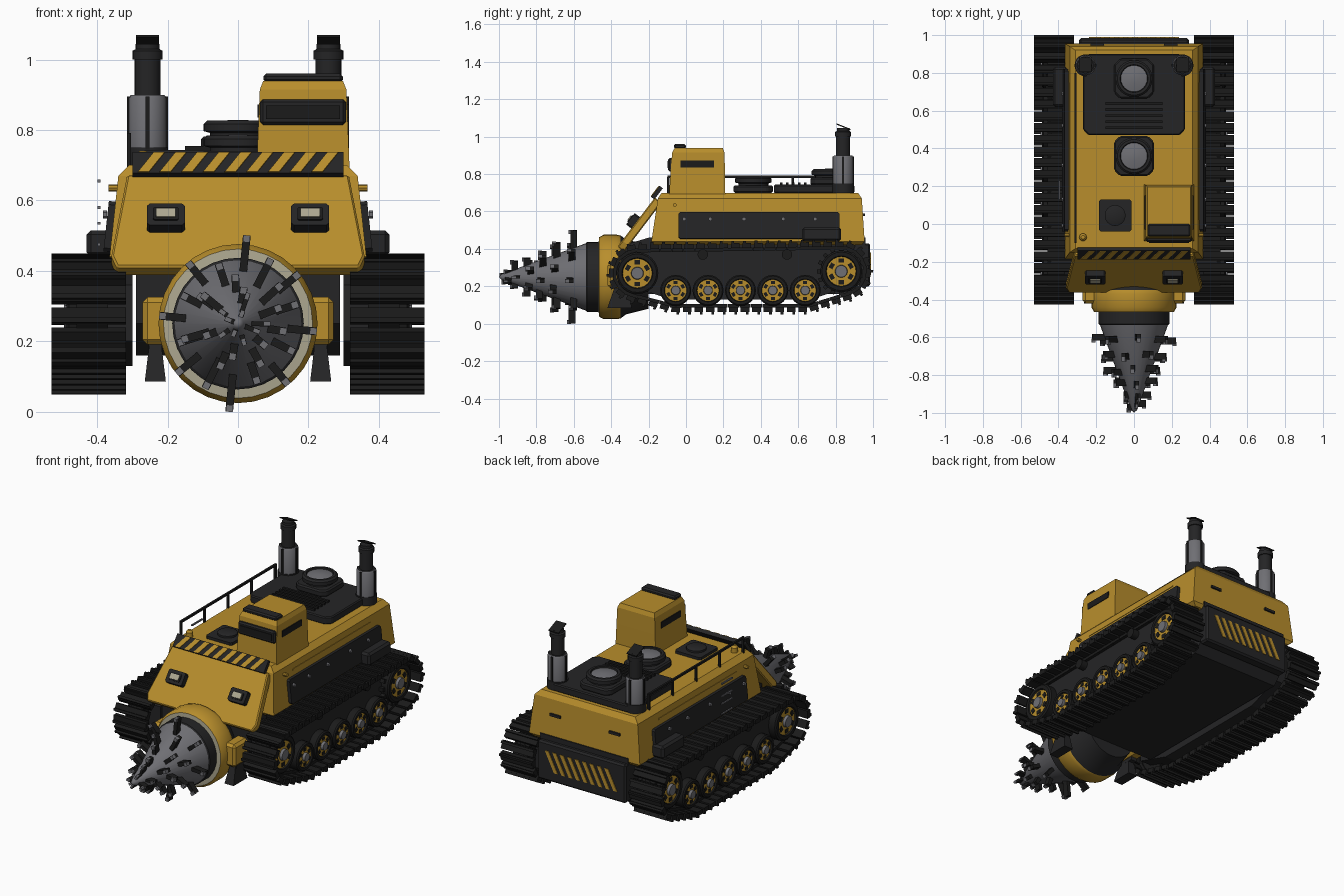
import bpy, bmesh
from math import pi, sin, cos, atan2, sqrt, hypot
from mathutils import Matrix, Vector

if "Cube" in bpy.data.objects:
    bpy.data.objects.remove(bpy.data.objects["Cube"])

COLOURS = {"yellow_paint": (.48, .27, .025), "charcoal": (.018, .018, .019), "track_black": (.011, .011, .011),
           "steel": (.16, .16, .175), "lens_cream": (.42, .39, .28)}
MATS = {}
for label, rgb in COLOURS.items():
    m = bpy.data.materials.new(label)
    m.use_nodes = True
    m.diffuse_color = (*rgb, 1)
    bsdf = m.node_tree.nodes["Principled BSDF"]
    bsdf.inputs["Base Color"].default_value = (*rgb, 1)
    bsdf.inputs["Roughness"].default_value = .6
    MATS[label] = m
Y, C, B, S, L = COLOURS
X, Z = Vector((1, 0, 0)), Vector((0, 0, 1))
YA = Vector((0, 1, 0))


def finish(name, bm, mats, smooth=False, bevel=0):
    bmesh.ops.recalc_face_normals(bm, faces=bm.faces)
    me = bpy.data.meshes.new(name)
    bm.to_mesh(me)
    bm.free()
    for key in mats:
        me.materials.append(MATS[key])
    if smooth:
        me.shade_smooth()
        me.set_sharp_from_angle(angle=.6)
    ob = bpy.data.objects.new(name, me)
    bpy.context.scene.collection.objects.link(ob)
    if bevel:
        mod = ob.modifiers.new("bevel", "BEVEL")
        mod.width, mod.segments = bevel, 1
    return ob


def block(loc, size, rot=Matrix()):
    return Matrix.Translation(loc) @ rot @ Matrix.Diagonal((*size, 1))


def boxes(name, blocks, mat, bevel=0):
    bm = bmesh.new()
    for matrix in blocks:
        bmesh.ops.create_cube(bm, size=1, matrix=matrix)
    return finish(name, bm, [mat], bevel=bevel)


def box(name, xr, yr, zr, mat, bevel=0):
    loc = [(a + b) / 2 for a, b in (xr, yr, zr)]
    return boxes(name, [block(loc, [abs(b - a) for a, b in (xr, yr, zr)])], mat, bevel)


def loft(name, sections, mat, bevel=0):
    """Stack of rectangles (z, x0, x1, y0, y1)."""
    bm = bmesh.new()
    rings = [[bm.verts.new((x, y, z)) for x, y in ((a, c), (b, c), (b, d), (a, d))] for z, a, b, c, d in sections]
    for lo, hi in zip(rings, rings[1:]):
        for k in range(4):
            bm.faces.new((lo[k], lo[k - 3], hi[k - 3], hi[k]))
    bm.faces.new(rings[0])
    bm.faces.new(rings[-1])
    return finish(name, bm, [mat], bevel=bevel)


def prism(name, polys, depth, origin, u, v, mat, bevel=0):
    """Extrude flat outlines given in the (u, v) plane along its normal."""
    bm = bmesh.new()
    n = u.cross(v).normalized() * depth
    for pts in polys:
        a = [bm.verts.new(Vector(origin) + u * p + v * q) for p, q in pts]
        b = [bm.verts.new(w.co + n) for w in a]
        bm.faces.new(a)
        bm.faces.new(b)
        for k in range(len(a)):
            bm.faces.new((a[k - 1], a[k], b[k], b[k - 1]))
    return finish(name, bm, [mat], bevel=bevel)


def lathe(name, profile, loc, axis, mats, seg=24):
    """Turn (radius, height) points; mats is one key or one per profile segment."""
    mats = [mats] * (len(profile) - 1) if isinstance(mats, str) else mats
    slots = list(dict.fromkeys(mats))
    rot = Z.rotation_difference(Vector(axis)).to_matrix()
    bm = bmesh.new()
    rings = []
    for r, h in profile:
        angles = [2 * pi * k / seg for k in range(seg if r else 1)]
        rings.append([bm.verts.new(Vector(loc) + rot @ Vector((r * cos(t), r * sin(t), h))) for t in angles])
    for a, b, mat in zip(rings, rings[1:], mats):
        for k in range(seg):
            quad = [a[k % len(a)], a[(k + 1) % len(a)], b[(k + 1) % len(b)], b[k % len(b)]]
            bm.faces.new(list(dict.fromkeys(quad))).material_index = slots.index(mat)
    return finish(name, bm, slots, smooth=True)


def cut_rect(hx, hy, c):
    return [(-hx + c, -hy), (hx - c, -hy), (hx, -hy + c), (hx, hy - c), (hx - c, hy), (-hx + c, hy), (-hx, hy - c), (-hx, -hy + c)]


def rect(p0, p1, q0, q1):
    return [(p0, q0), (p1, q0), (p1, q1), (p0, q1)]


def stripes(name, origin, u, v, half, height, count, lean):
    step = (2 * half - abs(lean)) / count
    start = -half + max(0, -lean)
    polys = []
    for k in range(count):
        p = start + k * step + step * .25
        polys.append([(p, 0), (p + step / 2, 0), (p + step / 2 + lean, height), (p + lean, height)])
    prism(name, polys, .004, origin, u, v, Y)


# Hull and chassis
prism("chassis", [[(-.3, .43), (-.3, .25), (-.2, .16), (.88, .16), (.96, .25), (.96, .46), (-.2, .46)]],
      .58, (-.29, 0, 0), YA, Z, C)
loft("upper_hull", [(.42, -.34, .34, -.17, .94), (.44, -.365, .365, -.185, .955), (.67, -.34, .34, -.15, .94),
                    (.7, -.31, .31, -.13, .92)], Y)
box("rear_plate", (-.29, .29), (.92, .985), (.2, .43), C, .01)
stripes("rear_hazard_stripes", (0, .985, .26), -X, Z, .25, .12, 9, -.06)
for s in (1, -1):
    box("rear_handle", (s * .16, s * .23), (.935, .956), (.575, .59), C)

# Sloped front plate with hazard band and lamps
slope = Vector((0, .605, .796))
foot = Vector((0, -.36, .42))
out = X.cross(slope)
prism("front_plate", [[(-.345, -.01), (.345, -.01), (.36, .03), (.315, .32), (-.315, .32), (-.36, .03)]],
      -.045, foot, X, slope, Y, .006)
prism("hazard_band", [rect(-.3, .3, .31, .385)], .022, foot - out * .004, X, slope, C)
stripes("front_hazard_stripes", foot + out * .018 + slope * .312, X, slope, .3, .07, 9, .045)
for s in (1, -1):
    lamp = foot + slope * .15 + X * s * .205
    prism("lamp_housing", [cut_rect(.054, .038, .008)], .035, lamp, X, slope, C)
    prism("lamp_bezel", [cut_rect(.036, .022, .004)], .005, lamp + out * .035, X, slope, B)
    prism("lamp_lens", [cut_rect(.028, .015, .003)], .005, lamp + out * .04, X, slope, L)

# Hull side equipment
for s in (1, -1):
    lean = Vector((-s * .108, 0, .994))
    base = Vector((s * .362, 0, .44))
    prism("side_panel", [cut_rect(.43, .072, .01)], s * .022, base + Vector((0, .39, 0)) + lean * .085, YA, lean, C)
    prism("side_trim", [rect(.02, .75, .188, .196)], s * .006, base, YA, lean, Y)
    box("side_locker", (s * .35, s * .43), (.62, .83), (.44, .515), C, .012)
    for y in (-.01, .13, .31, .52, .69):
        lathe("panel_bolt", [(0, 0), (.011, 0), (.011, .012), (0, .012)], (s * .372, y, .56), (s, 0, 0), S, 6)
    lathe("lifting_lug", [(0, 0), (.01, 0), (.01, .025), (0, .025)], (s * .343, -.06, .635), (s, 0, 0), Y, 8)
boxes("ladder_rungs", [block((-.395, .18, z), (.008, .1, .008)) for z in (.475, .535, .58, .655)], S)

# Deck equipment
prism("engine_deck", [cut_rect(.27, .215, .03)], .045, (0, .685, .698), X, YA, C, .006)
boxes("deck_louvres", [block((0, .51 + .032 * k, .747), (.3, .014, .016)) for k in range(5)], B)
for y, z in ((.77, .742), (.36, .7)):
    prism("fan_base", [cut_rect(.105, .105, .03)], .04, (0, y, z), X, YA, C, .008)
    lathe("fan", [(0, .03), (.08, .03), (.08, .055), (.098, .06), (.098, .08), (.088, .09), (.074, .09), (.07, .082),
                  (.025, .092), (0, .092)], (0, y, z - .005), Z, [C] * 6 + [B] + [S] * 2, 24)
prism("hatch_base", [cut_rect(.086, .086, .01)], .018, (-.1, .045, .698), X, YA, C)
lathe("hatch_lid", [(0, 0), (.055, 0), (.055, .012), (.045, .018), (0, .018)], (-.1, .045, .715), Z, C)
lathe("beacon", [(0, 0), (.02, 0), (.02, .03), (.01, .042), (0, .042)], (-.27, -.07, .698), Z, Y, 16)
rail = [block((-.31, .35, .785), (.012, .9, .012))]
rail += [block((-.31, -.095 + .222 * k, .735), (.012, .012, .1)) for k in range(5)]
boxes("handrail", rail, B)

# Cab
loft("cab", [(.69, .053, .317, -.09, .21), (.82, .058, .312, -.082, .208), (.915, .062, .308, -.074, .206),
             (.94, .072, .298, -.06, .196)], Y)
box("cab_visor", (.063, .307), (-.095, -.06), (.815, .887), C, .008)
box("cab_windscreen", (.08, .29), (-.1, -.094), (.832, .87), B)
for x in (.055, .307):
    box("cab_side_window", (x, x + .008), (-.03, .15), (.835, .872), B)
box("roof_light_bar", (.072, .298), (-.065, 0), (.935, .96), C, .008)

# Exhaust stacks
for s in (1, -1):
    at = (s * .257, .84, 0)
    lathe("exhaust_stack", [(0, .7), (.058, .7), (.058, .75), (.054, .75), (.054, .89), (.048, .9), (.037, .9),
                            (.037, 1), (.043, 1), (.043, 1.025), (.034, 1.03), (.034, 1.045), (0, 1.045)],
          at, Z, [C] * 3 + [S] * 2 + [C] * 7, 20)
    straps = []
    for k in range(4):
        turn = Matrix.Rotation(k * pi / 2, 4, 'Z')
        straps.append(Matrix.Translation(at) @ turn @ block((.054, 0, .82), (.008, .012, .15)))
    boxes("stack_straps", straps, B)
    boxes("rain_flap", [block((at[0], .842, 1.053), (.066, .08, .006), Matrix.Rotation(-.38, 4, 'X'))], B)

# Drill head: housing, collar and cone turned around the y axis
lathe("drill_head", [(0, .2), (.17, .2), (.2, .32), (.222, .35), (.226, .37), (.226, .44), (.212, .465), (.187, .467),
                     (.187, .53), (.18, .535), (.016, .985), (0, 1)], (0, 0, .25), (0, -1, 0),
      [C] * 3 + [Y] * 3 + [L] + [C] * 2 + [S] * 2, 32)
teeth, tips = [], []
for row, (y, reach, count) in enumerate([(.6, .235, 8), (.69, .19, 8), (.765, .15, 7), (.83, .115, 6), (.905, .075, 5), (.95, .05, 4)]):
    inner = .18 - (y - .535) * .364 - .02
    for k in range(count):
        a = .1 + 2 * pi * k / count + row * .37
        top = reach + (.015 if k % 4 == 0 else -.012)
        turn = Matrix.Rotation(a, 4, 'Y')
        frame = Matrix.Translation((0, -y - .01 * (k % 3), .25)) @ turn
        width = .022 if row < 4 else .014
        teeth.append(frame @ block((0, 0, (inner + top) / 2), (width, .036, top - inner)))
        tips.append(frame @ block((0, -.016, top - .008), (width * .9, .022, .02)))
boxes("drill_teeth", teeth, B)
boxes("drill_tooth_tips", tips, S)
for s in (1, -1):
    box("drill_bracket", (s * .195, s * .272), (-.42, -.22), (.19, .325), Y, .015)
    boxes("bracket_foot", [block((s * .235, -.33, .19), (.04, .1, .04))], C)
    loft("drill_skid", [(.085, s * .235 - .03, s * .235 + .03, -.42, -.29),
                        (.2, s * .235 - .016, s * .235 + .016, -.38, -.31)], C)

# Track path: outer tangents around four circles (y, z, radius)
circles = [(-.26, .27, .14), (-.05, .18, .105), (.64, .18, .105), (.83, .28, .145)]
normals = []
for (y0, z0, r0), (y1, z1, r1) in zip(circles, circles[1:] + circles[:1]):
    gap = hypot(y1 - y0, z1 - z0)
    dy, dz, k = (y1 - y0) / gap, (z1 - z0) / gap, (r0 - r1) / gap
    w = sqrt(1 - k * k)
    normals.append(atan2(dz * k - dy * w, dy * k + dz * w))
path = []
for i, (y, z, r) in enumerate(circles):
    a0 = normals[i - 1]
    sweep = (normals[i] - a0) % (2 * pi)
    path += [Vector((0, y + r * cos(a0 + sweep * t / 16), z + r * sin(a0 + sweep * t / 16))) for t in range(17)]
path.append(path[0])
lengths = [(b - a).length for a, b in zip(path, path[1:])]
PADS = 50
pitch = sum(lengths) / PADS


def along(d):
    for a, b, n in zip(path, path[1:], lengths):
        if d <= n and n > 0:
            return a.lerp(b, d / n), b - a
        d -= n
    return path[-1], path[-1] - path[-2]


# Tracks and running gear on both sides
for s in (1, -1):
    pads, links = [], []
    for k in range(PADS):
        p, t = along((k + .5) * pitch)
        frame = Matrix.Translation((s * .424, p.y, p.z)) @ Matrix.Rotation(atan2(t.z, t.y), 4, 'X')
        pads.append(frame @ block((0, 0, 0), (.212, pitch * .76, .026)))
        pads.append(frame @ block((0, pitch * .2, -.015), (.212, .014, .02)))
        links.append(frame @ block((-s * .01, 0, .02), (.09, pitch * .98, .018)))
    boxes("track_pads", pads, B)
    boxes("track_links", links, B)
    prism("track_frame", [[(-.3, .36), (-.3, .2), (-.08, .13), (.67, .13), (.88, .2), (.88, .4), (-.2, .4)]],
          s * .14, (s * .3, 0, 0), YA, Z, C)
    wheels = [(-.26, .27, .112), (.83, .28, .112)] + [(-.055 + .173 * k, .178, .083) for k in range(5)]
    holes = []
    for y, z, r in wheels:
        lathe("track_wheel", [(0, 0), (r, 0), (r, .105), (r * .92, .112), (r * .74, .112), (r * .7, .104), (r * .3, .104),
                              (r * .28, .12), (0, .12)], (s * .375, y, z), (s, 0, 0), [B] * 5 + [Y] + [S] * 2, 24)
        for k in range(6):
            turn = Matrix.Rotation(k * pi / 3, 4, 'X')
            holes.append(Matrix.Translation((s * .48, y, z)) @ turn @ block((0, 0, r * .52), (.006, r * .26, r * .2)))
    boxes("wheel_holes", holes, B)
    cogs = []
    for k in range(16):
        turn = Matrix.Rotation(k * pi / 8, 4, 'X')
        cogs.append(Matrix.Translation((s * .45, .83, .28)) @ turn @ block((0, 0, .115), (.03, .022, .03)))
    boxes("sprocket_teeth", cogs, B)
    for y in (.09, .54):
        lathe("return_roller", [(0, 0), (.028, 0), (.028, .06), (0, .06)], (s * .42, y, .37), (s, 0, 0), B, 16)
